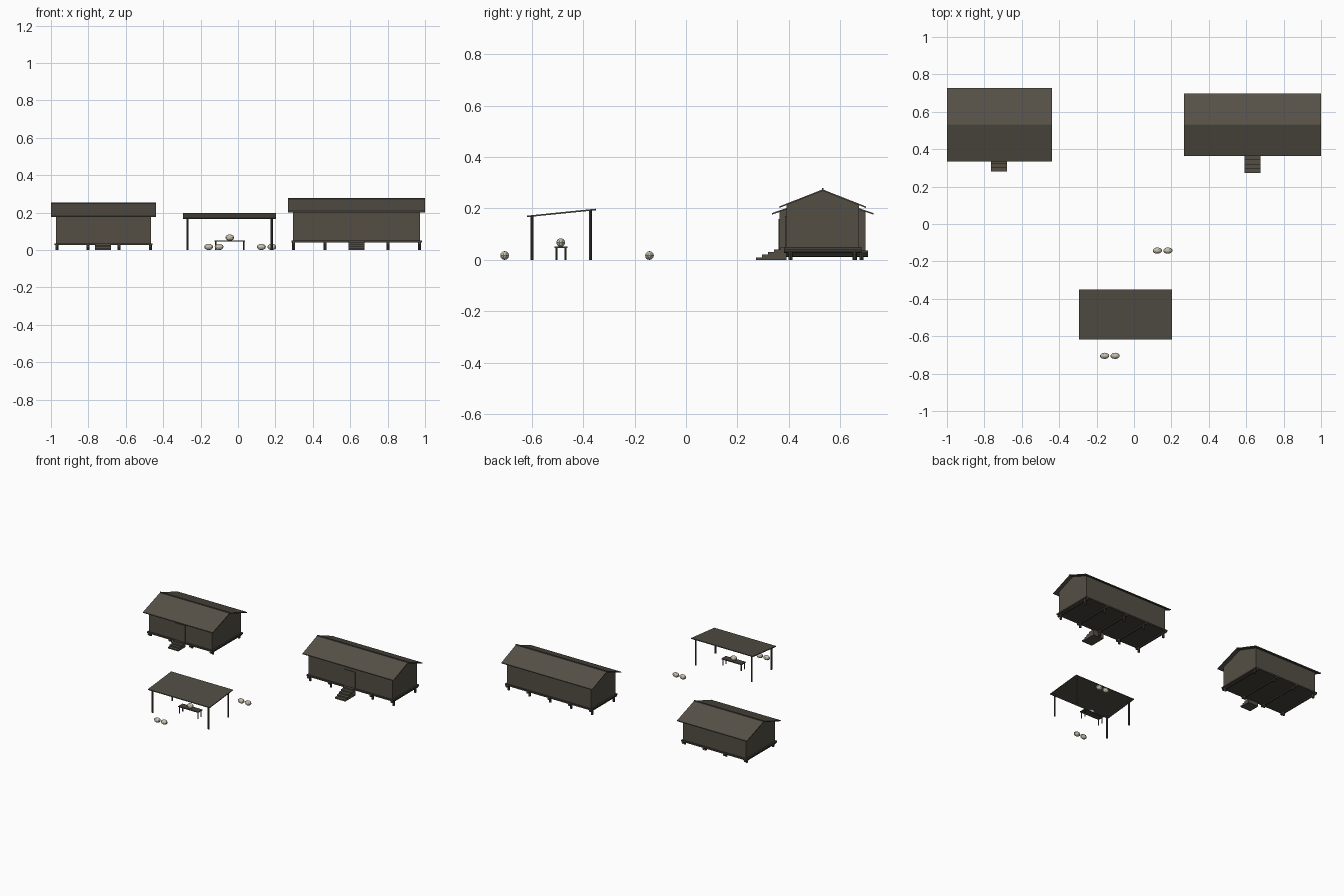
import bpy, bmesh, math
from mathutils import Matrix, Vector

if "Cube" in bpy.data.objects:
    bpy.data.objects.remove(bpy.data.objects["Cube"])


def mat(name, r, g, b):
    m = bpy.data.materials.new(name)
    m.diffuse_color = (r, g, b, 1)
    m.use_nodes = True
    m.node_tree.nodes["Principled BSDF"].inputs["Base Color"].default_value = m.diffuse_color
    return m


WALL = mat("wall_boards", 0.088, 0.078, 0.060)
ROOF = mat("roof_thatch", 0.092, 0.082, 0.064)
CANOPY = mat("canopy_cloth", 0.080, 0.075, 0.056)
WOOD = mat("dark_timber", 0.060, 0.055, 0.044)
DOOR = mat("door_wood", 0.090, 0.074, 0.056)
PALE = mat("pale_stone", 0.58, 0.54, 0.43)


def finish(name, bm, material):
    bmesh.ops.recalc_face_normals(bm, faces=bm.faces)
    me = bpy.data.meshes.new(name)
    bm.to_mesh(me)
    bm.free()
    me.materials.append(material)
    ob = bpy.data.objects.new(name, me)
    bpy.context.collection.objects.link(ob)
    return ob


def box(name, x0, x1, y0, y1, z0, z1, material):
    bm = bmesh.new()
    m = Matrix.Translation(((x0 + x1) / 2, (y0 + y1) / 2, (z0 + z1) / 2))
    m = m @ Matrix.Diagonal((x1 - x0, y1 - y0, z1 - z0, 1))
    bmesh.ops.create_cube(bm, size=1, matrix=m)
    return finish(name, bm, material)


def prism(name, profile, x0, x1, material):
    """Extrude a (y, z) outline along x."""
    bm = bmesh.new()
    f = bm.faces.new([bm.verts.new((x0, y, z)) for y, z in profile])
    ext = bmesh.ops.extrude_face_region(bm, geom=[f])
    vs = [v for v in ext["geom"] if isinstance(v, bmesh.types.BMVert)]
    bmesh.ops.translate(bm, verts=vs, vec=(x1 - x0, 0, 0))
    return finish(name, bm, material)


def rod(name, a, b, r, material):
    a, b = Vector(a), Vector(b)
    d = b - a
    bm = bmesh.new()
    m = Matrix.Translation((a + b) / 2) @ d.to_track_quat('Z', 'Y').to_matrix().to_4x4()
    bmesh.ops.create_cone(bm, cap_ends=True, segments=8, radius1=r, radius2=r,
                          depth=d.length, matrix=m)
    return finish(name, bm, material)


def hut(tag, x0, x1, rx0, rx1, half_wall, half_roof, floor, eave, ridge,
        posts, door_x, door_top, step_y, steps):
    yc, t = 0.531, 0.006
    slope = (ridge - eave) / half_roof
    edge = ridge - slope * half_wall
    # walls with gables
    prism(tag + "_walls", [(yc - half_wall, floor), (yc + half_wall, floor),
                           (yc + half_wall, edge - 0.004), (yc, ridge - 0.004),
                           (yc - half_wall, edge - 0.004)], x0, x1, WALL)
    # roof slopes and ridge
    for side, s in (("front", -1), ("back", 1)):
        ye = yc + s * half_roof
        prism(f"{tag}_{side}_roof", [(yc, ridge), (ye, eave),
                                     (ye, eave - t), (yc, ridge - t)], rx0, rx1, ROOF)
    box(tag + "_ridge", rx0, rx1, yc - 0.003, yc + 0.003, ridge - 0.004, ridge + 0.005, ROOF)
    # floor platform
    hp = half_wall + 0.010
    box(tag + "_floor", x0 - 0.010, x1 + 0.010, yc - hp, yc + hp, floor - 0.010, floor, WOOD)
    # log joists on short posts
    for i in range(posts):
        x = x0 + 0.003 + (x1 - x0 - 0.006) * i / (posts - 1)
        rod(f"{tag}_joist_{i}", (x, yc - hp, floor - 0.016), (x, yc + hp, floor - 0.016),
            0.008, WOOD)
        for s in (-1, 1):
            y = yc + s * (half_wall - 0.016)
            rod(f"{tag}_post_{i}_{s}", (x, y, 0), (x, y, floor - 0.01), 0.008, WOOD)
    # door panel
    yf = yc - half_wall
    box(tag + "_door", door_x - 0.043, door_x + 0.043, yf - 0.005, yf + 0.002,
        floor, door_top, DOOR)
    # steps
    run = (yf - step_y) / steps
    prof = [(yf, 0), (step_y, 0)]
    for i in range(steps):
        z = floor * (i + 1) / steps
        prof += [(step_y + run * i, z), (step_y + run * (i + 1), z)]
    prism(tag + "_steps", prof, door_x - 0.042, door_x + 0.042, WALL)


hut("small_hut", -0.972, -0.466, -1.0, -0.438, 0.167, 0.197, 0.036, 0.182, 0.250,
    4, -0.722, 0.158, 0.282, 4)
hut("large_hut", 0.295, 0.974, 0.267, 1.0, 0.141, 0.168, 0.051, 0.208, 0.274,
    5, 0.633, 0.170, 0.272, 5)

# open shelter: sloped canopy on four posts
prism("shelter_roof", [(-0.618, 0.172), (-0.350, 0.199), (-0.350, 0.193), (-0.618, 0.166)],
      -0.294, 0.204, CANOPY)
for x in (-0.270, 0.181):
    for y, z in ((-0.598, 0.169), (-0.372, 0.192)):
        rod("shelter_post", (x, y, 0), (x, y, z), 0.006, WOOD)

# table
box("table_top", -0.125, 0.037, -0.511, -0.461, 0.046, 0.052, WOOD)
for x in (-0.118, 0.030):
    for y in (-0.504, -0.468):
        rod("table_leg", (x, y, 0), (x, y, 0.047), 0.004, WOOD)

# pale oval stones, on the table and in two pairs on the ground
for x, y, z in ((-0.044, -0.487, 0.067), (-0.157, -0.705, 0.017), (-0.101, -0.705, 0.017),
                (0.125, -0.142, 0.017), (0.181, -0.142, 0.017)):
    bm = bmesh.new()
    m = Matrix.Translation((x, y, z)) @ Matrix.Diagonal((0.025, 0.017, 0.017, 1))
    bmesh.ops.create_uvsphere(bm, u_segments=10, v_segments=6, radius=1, matrix=m)
    finish("oval_stone", bm, PALE)
